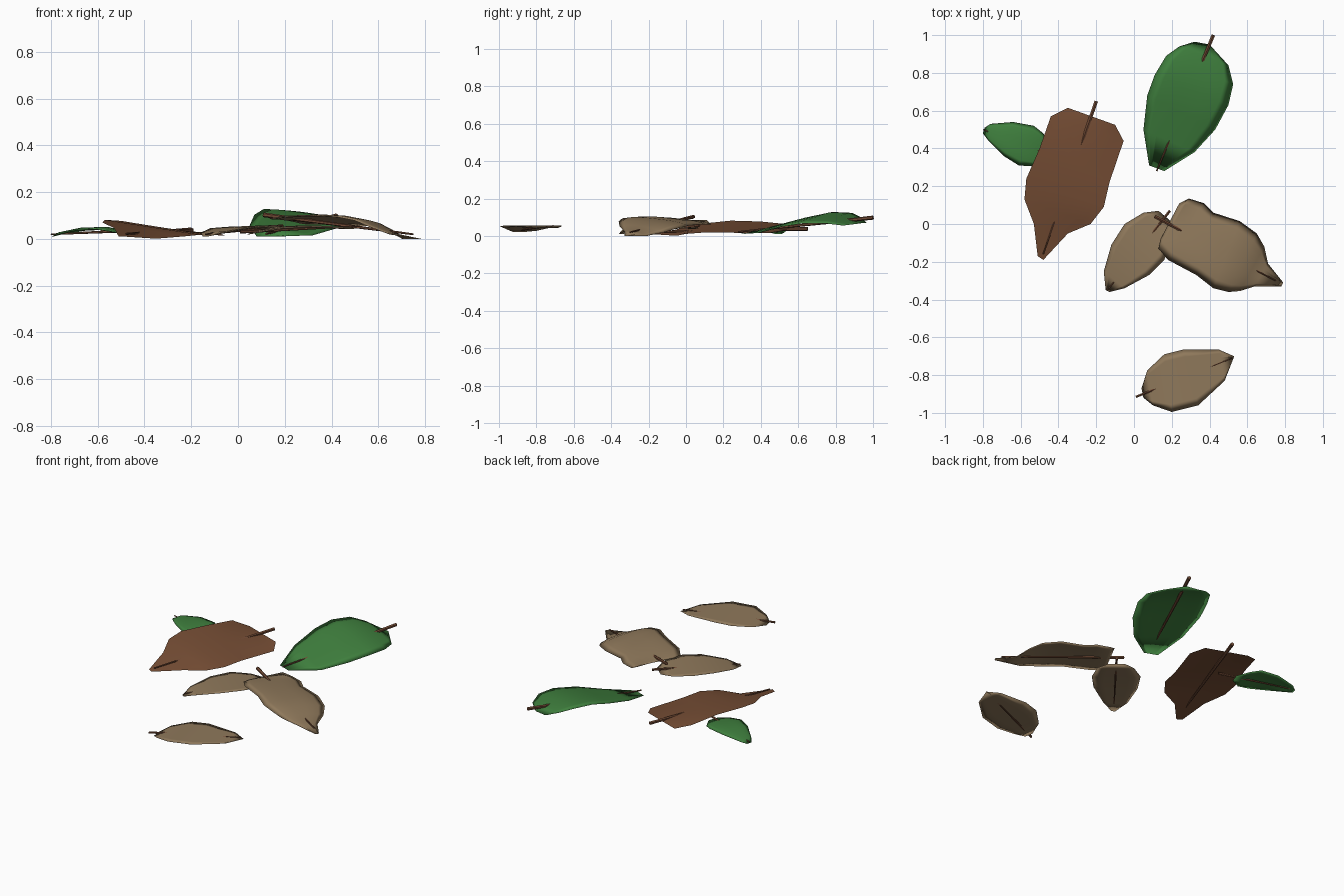
import bpy, bmesh, math
from mathutils import Vector

cube = bpy.data.objects.get("Cube")
if cube:
    bpy.data.objects.remove(cube, do_unlink=True)


def material(name, color):
    m = bpy.data.materials.new(name)
    m.use_nodes = True
    m.diffuse_color = (*color, 1)
    m.node_tree.nodes["Principled BSDF"].inputs["Base Color"].default_value = (*color, 1)
    return m


GREEN = material("leaf green", (.05, .215, .048))
BROWN = material("leaf brown", (.18, .075, .035))
TAN = material("leaf tan", (.275, .19, .105))
STEM = material("stem brown", (.17, .07, .036))


def add_object(name, bm, mat):
    mesh = bpy.data.meshes.new(name)
    bm.to_mesh(mesh)
    bm.free()
    mesh.materials.append(mat)
    obj = bpy.data.objects.new(name, mesh)
    bpy.context.collection.objects.link(obj)
    return obj


def blade(name, mat, edge_a, edge_b, tip_z, base_z, arch, tilt, dome,
          thickness=.008, columns=8):
    """Thin curved leaf; both edges run from the tip to the base."""
    bm = bmesh.new()
    upper, lower = [], []
    last = len(edge_a) - 1
    for i, (a, b) in enumerate(zip(edge_a, edge_b)):
        t = i / last
        swell = max(math.sin(math.pi * t), 0)
        side = math.sqrt(swell)
        top_row, under_row = [], []
        for j in range(columns + 1):
            k = j / columns
            s = 2 * k - 1
            x, y = Vector(a).lerp(Vector(b), k)
            z = tip_z + (base_z - tip_z) * t + arch * swell ** 1.5
            z = max(z + side * (tilt * s - dome * abs(s) ** 3), 0)
            top = bm.verts.new((x, y, z))
            rim = i in (0, last) or j in (0, columns)
            top_row.append(top)
            # The underside shares the rim, so shading rolls over the edge
            if thickness:
                under_row.append(top if rim else bm.verts.new((x, y, max(z - thickness, 0))))
        upper.append(top_row)
        lower.append(under_row)
    for rows in ((upper, lower) if thickness else (upper,)):
        for low, high in zip(rows, rows[1:]):
            for j in range(columns):
                f = bm.faces.new((low[j], low[j + 1], high[j + 1], high[j]))
                f.smooth = True
                f.normal_update()
                if (f.normal.z < 0) == (rows is upper):
                    f.normal_flip()
    add_object(name, bm, mat)


def stem(name, tip, base, radius):
    """Straight twig that narrows towards the leaf tip."""
    tip, base = Vector(tip), Vector(base)
    axis = tip - base
    bm = bmesh.new()
    bmesh.ops.create_cone(bm, cap_ends=True, segments=6, radius1=radius,
                          radius2=radius * .4, depth=axis.length)
    obj = add_object(name, bm, STEM)
    obj.location = (tip + base) / 2
    obj.rotation_euler = axis.to_track_quat('Z', 'Y').to_euler()


# Large green leaf
blade("large_green_leaf", GREEN,
      [(.08, .31), (.05, .5), (.07, .68), (.11, .79), (.17, .89), (.24, .94), (.32, .965)],
      [(.16, .28), (.32, .38), (.43, .5), (.5, .63), (.525, .74), (.5, .84), (.4, .95)],
      tip_z=.01, base_z=.07, arch=.068, tilt=-.03, dome=.01)
stem("large_green_stem", (.12, .28, .022), (.42, 1, .098), .011)

# Small green leaf, partly under the brown one
blade("small_green_leaf", GREEN,
      [(-.79, .51), (-.76, .53), (-.64, .54), (-.53, .52), (-.48, .48), (-.44, .4)],
      [(-.8, .48), (-.77, .44), (-.69, .36), (-.61, .31), (-.53, .305), (-.46, .34)],
      tip_z=.01, base_z=.025, arch=.035, tilt=0, dome=.01)
stem("small_green_stem", (-.8, .5, .02), (-.36, .335, .04), .008)

# Flat brown leaf
blade("brown_leaf", BROWN,
      [(-.51, -.17), (-.53, 0), (-.58, .13), (-.57, .24), (-.5, .4), (-.44, .57), (-.35, .615)],
      [(-.48, -.19), (-.35, -.05), (-.23, 0), (-.16, .09), (-.13, .22), (-.055, .44), (-.1, .525)],
      tip_z=.01, base_z=.03, arch=.03, tilt=-.032, dome=0, thickness=0)
stem("brown_stem", (-.48, -.16, .022), (-.2, .65, .038), .011)

# Left tan leaf of the overlapping pair
blade("left_tan_leaf", TAN,
      [(-.15, -.35), (-.16, -.25), (-.12, -.11), (-.05, 0), (.05, .06), (.13, .07)],
      [(-.13, -.36), (-.05, -.34), (.08, -.27), (.16, -.19), (.21, -.08), (.2, .01)],
      tip_z=.01, base_z=.04, arch=.03, tilt=.004, dome=0)
stem("left_tan_stem", (-.14, -.35, .02), (.19, .07, .055), .008)

# Right tan leaf, lying over the left one
blade("right_tan_leaf", TAN,
      [(.79, -.31), (.71, -.21), (.69, -.12), (.65, -.05), (.56, .015),
       (.42, .06), (.37, .11), (.29, .135), (.24, .11)],
      [(.78, -.33), (.64, -.33), (.56, -.355), (.5, -.36), (.42, -.34),
       (.33, -.27), (.18, -.19), (.13, -.13), (.14, -.08)],
      tip_z=0, base_z=.085, arch=.05, tilt=.02, dome=.018)
stem("right_tan_stem", (.75, -.3, .02), (.11, .04, .103), .01)

# Front tan leaf, lying apart
blade("front_tan_leaf", TAN,
      [(.53, -.7), (.45, -.665), (.26, -.665), (.16, -.69), (.07, -.775), (.04, -.87)],
      [(.525, -.715), (.48, -.83), (.34, -.96), (.2, -.995), (.1, -.96), (.05, -.92)],
      tip_z=.045, base_z=.02, arch=.024, tilt=0, dome=0)
stem("front_tan_stem", (.52, -.71, .055), (.01, -.915, .03), .007)
